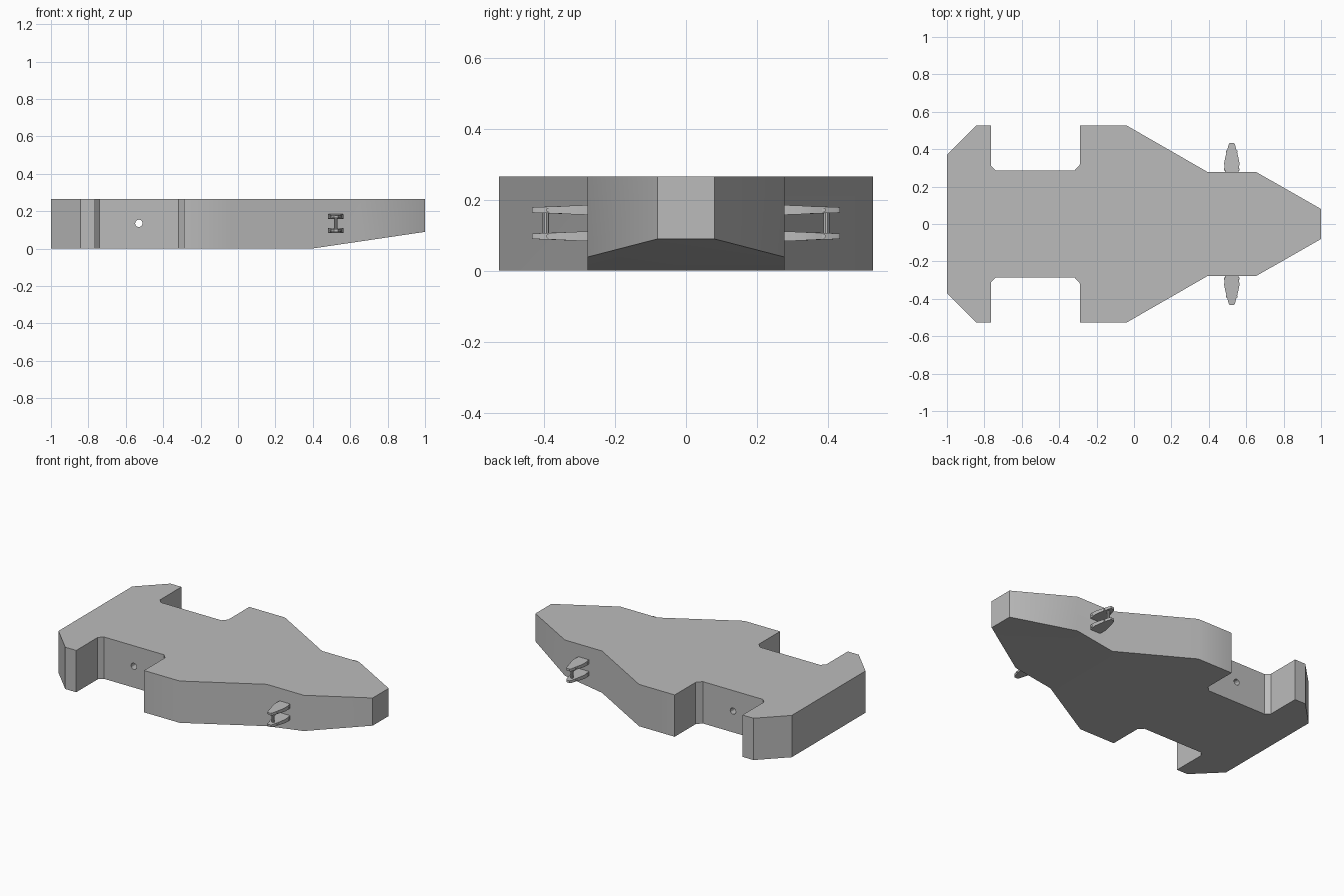
import bpy
import bmesh
import math
from mathutils import Matrix, Vector

cube = bpy.data.objects.get("Cube")
if cube:
    bpy.data.objects.remove(cube, do_unlink=True)

grey = bpy.data.materials.new("plain grey")
grey.use_nodes = True
grey.diffuse_color = (0.5, 0.5, 0.5, 1)
grey.node_tree.nodes["Principled BSDF"].inputs["Base Color"].default_value = (0.5, 0.5, 0.5, 1)


def make_object(name, bm):
    bmesh.ops.recalc_face_normals(bm, faces=bm.faces[:])
    mesh = bpy.data.meshes.new(name)
    bm.to_mesh(mesh)
    bm.free()
    mesh.materials.append(grey)
    obj = bpy.data.objects.new(name, mesh)
    bpy.context.collection.objects.link(obj)
    return obj


def select_only(obj):
    bpy.ops.object.select_all(action='DESELECT')
    obj.select_set(True)
    bpy.context.view_layer.objects.active = obj


def prism(bm, outline):
    """Closed solid from (x, y, bottom z, top z) outline points."""
    low = [bm.verts.new((x, y, a)) for x, y, a, b in outline]
    high = [bm.verts.new((x, y, b)) for x, y, a, b in outline]
    bm.faces.new(low[::-1])
    bm.faces.new(high)
    for i in range(len(low)):
        j = (i + 1) % len(low)
        bm.faces.new((low[i], low[j], high[j], high[i]))
    return low


def rod(bm, centre, axis, radius, length, sides=10):
    turn = Vector((0, 0, 1)).rotation_difference(Vector(axis)).to_matrix().to_4x4()
    bmesh.ops.create_cone(bm, cap_ends=True, segments=sides, radius1=radius, radius2=radius,
                          depth=length, matrix=Matrix.Translation(centre) @ turn)


# Body: a flat slab with side notches and an upswept nose
TOP = 0.265
RAMP = 0.395
half = [(1, 0.08), (0.655, 0.277), (RAMP, 0.277), (-0.04, 0.527), (-0.29, 0.527),
        (-0.29, 0.317), (-0.318, 0.286), (-0.74, 0.286), (-0.765, 0.312),
        (-0.765, 0.527), (-0.842, 0.527), (-1, 0.369)]
outline = half + [(x, -y) for x, y in reversed(half)]
bm = bmesh.new()
low = prism(bm, [(x, y, max(0, (x - RAMP) * 0.148), TOP) for x, y in outline])
bmesh.ops.connect_verts(bm, verts=[v for v in low if abs(v.co.x - RAMP) < 0.001])
body = make_object("body", bm)

# Round hole right through the waist
bm = bmesh.new()
rod(bm, (-0.53, 0, 0.135), (0, 1, 0), 0.02, 0.8, 12)
cutter = make_object("hole_cutter", bm)
cutter.hide_render = True
cut = body.modifiers.new("hole", 'BOOLEAN')
cut.operation = 'DIFFERENCE'
cut.solver = 'EXACT'
cut.object = cutter
select_only(body)
bpy.ops.object.modifier_apply(modifier=cut.name)
bpy.data.objects.remove(cutter, do_unlink=True)
bpy.ops.object.shade_smooth_by_angle(angle=math.radians(30))


# Suspension arms, mirrored to both sides
ARM_X = 0.523
arm_half = [(0.036, 0.272, 0.014), (0.041, 0.325, 0.012), (0.034, 0.36, 0.010),
            (0.017, 0.425, 0.008), (0.011, 0.433, 0.007)]


def finish(name, bm):
    obj = make_object(name, bm)
    mirror = obj.modifiers.new("both sides", 'MIRROR')
    mirror.use_axis = (False, True, False)
    select_only(obj)
    bpy.ops.object.shade_smooth_by_angle(angle=math.radians(30))


for name, z in (("upper_arms", 0.171), ("lower_arms", 0.097)):
    bm = bmesh.new()
    side = arm_half + [(-x, y, t) for x, y, t in reversed(arm_half)]
    prism(bm, [(ARM_X + x, y, z - t, z + t) for x, y, t in side])
    finish(name, bm)
    # Pivot pins at the inner and outer ends
    bm = bmesh.new()
    rod(bm, (ARM_X, 0.291, z), (1, 0, 0), 0.006, 0.082)
    rod(bm, (ARM_X, 0.388, z), (1, 0, 0), 0.006, 0.062)
    finish(name.replace("arms", "pivot_pins"), bm)

# Uprights joining the two arms
bm = bmesh.new()
rod(bm, (ARM_X, 0.395, 0.134), (0, 0, 1), 0.009, 0.075)
finish("uprights", bm)
